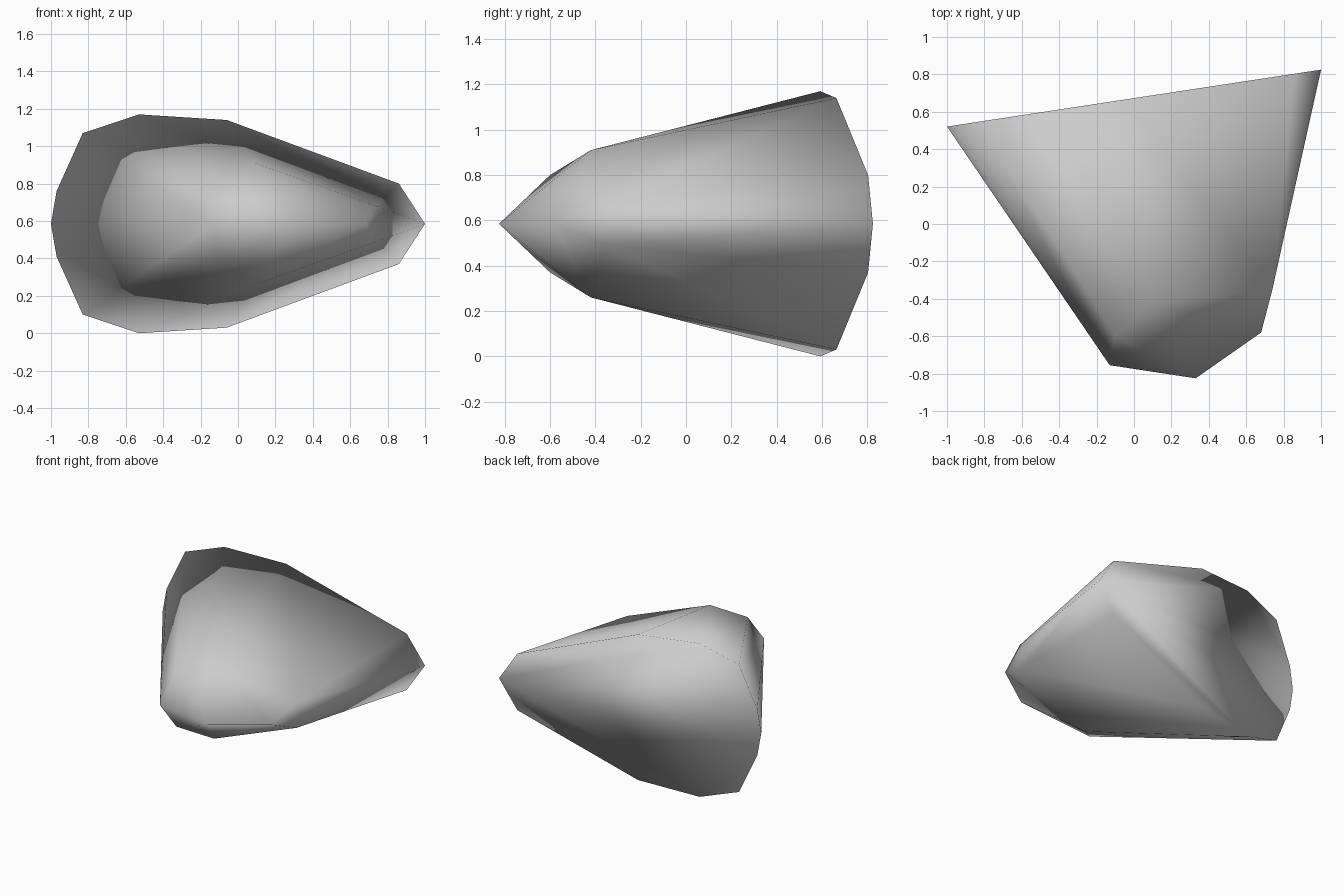
import bpy
import bmesh
from mathutils import Vector

cube = bpy.data.objects.get("Cube")
if cube:
    bpy.data.objects.remove(cube, do_unlink=True)

MID = 0.585  # height of the mirror plane


def material(name, colour):
    mat = bpy.data.materials.new(name)
    mat.use_nodes = True
    mat.diffuse_color = colour
    mat.node_tree.nodes["Principled BSDF"].inputs["Base Color"].default_value = colour
    return mat


def mirrored(points):
    """Full set from the upper half, as (x, y, height above the middle)."""
    lower = [(x, y, -h) for x, y, h in reversed(points) if h > 0]
    return [Vector((x, y, MID + h)) for x, y, h in points + lower]


# Slanted flat face at the back
profile = [(-1, 0), (-0.97, 0.175), (-0.83, 0.485), (-0.53, 0.585),
           (-0.06, 0.555), (0.86, 0.215), (1, 0)]
back_points = mirrored([(x, 0.673 + 0.152 * x, h) for x, h in profile])

# Blunt wedge at the front
nose_points = mirrored([(-0.13, -0.755, 0), (0.33, -0.825, 0), (0.68, -0.58, 0),
                        (-0.1, -0.6, 0.215), (0.09, -0.42, 0.325),
                        (0.74, -0.35, 0.095)])

# Closed faceted body stretched over both sets of corners
bm = bmesh.new()
corners = [bm.verts.new(p) for p in back_points + nose_points]
bmesh.ops.convex_hull(bm, input=corners, use_existing_faces=False)
bmesh.ops.delete(bm, geom=[v for v in bm.verts if not v.link_faces], context='VERTS')
bmesh.ops.recalc_face_normals(bm, faces=bm.faces[:])

mesh = bpy.data.meshes.new("wedge_body")
bm.to_mesh(mesh)
bm.free()
mesh.materials.append(material("plain_grey", (0.6, 0.6, 0.6, 1)))
mesh.shade_smooth()
body = bpy.data.objects.new("wedge_body", mesh)
bpy.context.collection.objects.link(body)
